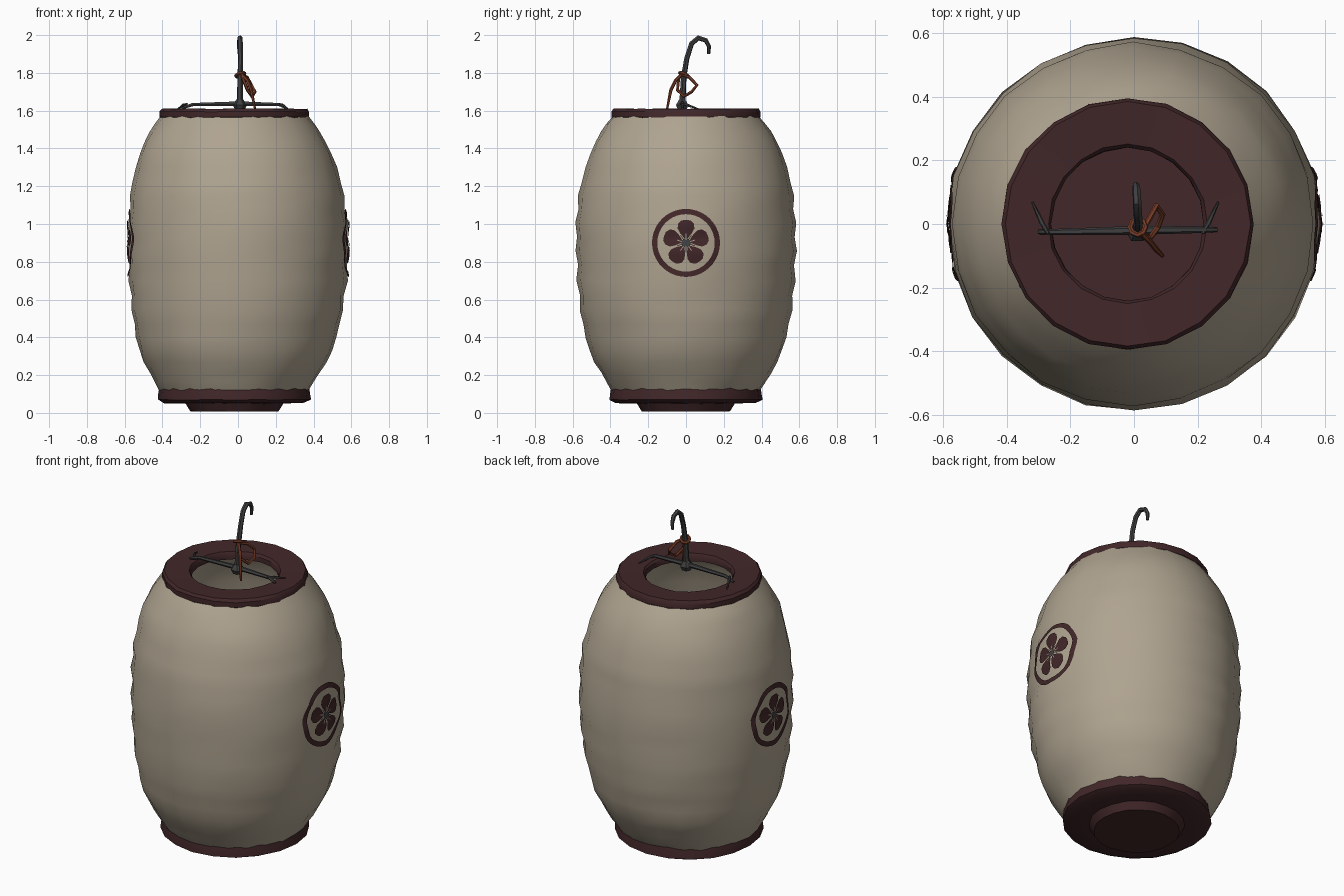
import bpy, bmesh, math, random
from math import sin, cos, pi, radians
from mathutils import Vector
from mathutils.bvhtree import BVHTree

random.seed(4)
cube = bpy.data.objects.get("Cube")
if cube:
    bpy.data.objects.remove(cube, do_unlink=True)


def material(name, rgb):
    m = bpy.data.materials.new(name)
    m.use_nodes = True
    m.diffuse_color = (*rgb, 1)
    m.node_tree.nodes["Principled BSDF"].inputs["Base Color"].default_value = (*rgb, 1)
    return m


PAPER = material("aged paper", (0.43, 0.37, 0.28))
MAROON = material("dark maroon wood", (0.054, 0.020, 0.022))
IRON = material("dark iron", (0.05, 0.05, 0.052))
CORD = material("rust red cord", (0.19, 0.046, 0.02))


def finish(bm, name, mat, angle=40):
    mesh = bpy.data.meshes.new(name)
    bm.to_mesh(mesh)
    bm.free()
    ob = bpy.data.objects.new(name, mesh)
    bpy.context.collection.objects.link(ob)
    mesh.materials.append(mat)
    bpy.ops.object.select_all(action='DESELECT')
    ob.select_set(True)
    bpy.context.view_layer.objects.active = ob
    bpy.ops.object.shade_smooth_by_angle(angle=radians(angle))
    return ob


def lathe(profile, sides, wobble=0.0, closed=False):
    """Revolve (radius, z) points; the ends of the lantern lean slightly to -x."""
    bm = bmesh.new()
    rings = []
    for r, z in profile:
        shift = -0.02 * min(1, ((z - 0.86) / 0.7) ** 2)
        ring = []
        for i in range(sides):
            a = 2 * pi * i / sides
            rr = r + random.uniform(-wobble, wobble)
            ring.append(bm.verts.new((shift + rr * cos(a), rr * sin(a),
                                      z + random.uniform(-wobble, wobble))))
        rings.append(ring)
    pairs = list(zip(rings, rings[1:]))
    if closed:
        pairs.append((rings[-1], rings[0]))
    for lo, hi in pairs:
        for i in range(sides):
            j = (i + 1) % sides
            bm.faces.new((lo[i], lo[j], hi[j], hi[i]))
    if not closed:
        return bm, rings
    bmesh.ops.recalc_face_normals(bm, faces=bm.faces)
    return bm, rings


# Paper body: barrel outline with soft horizontal ribs
outline = [(0.395, 0.12), (0.45, 0.21), (0.512, 0.33), (0.545, 0.47), (0.566, 0.62),
           (0.578, 0.78), (0.580, 0.93), (0.572, 1.08), (0.552, 1.22), (0.508, 1.38),
           (0.45, 1.49), (0.39, 1.57)]
profile = []
for (r0, z0), (r1, z1) in zip(outline, outline[1:]):
    rib = 0.007 if 0.4 < z0 < 1.2 else 0.002
    profile += [(r0 - rib * 0.5, z0), ((r0 + r1) / 2 + rib, (z0 + z1) / 2)]
profile.append(outline[-1])
bm, _ = lathe(profile, 24, wobble=0.004)
tree = BVHTree.FromBMesh(bm)
finish(bm, "paper_body", PAPER, 60)

# Top rim with an open mouth
bm, _ = lathe([(0.385, 1.555), (0.396, 1.565), (0.396, 1.595), (0.385, 1.61),
               (0.25, 1.603), (0.24, 1.59), (0.24, 1.56)], 20, 0.002, True)
finish(bm, "top_rim", MAROON, 35)

# Bottom tray: rim, stepped foot and inner floor
bm, rings = lathe([(0.235, 0.008), (0.26, 0.05), (0.37, 0.052), (0.405, 0.07),
                   (0.402, 0.10), (0.396, 0.138), (0.375, 0.138), (0.37, 0.10)], 20, 0.002)
bm.faces.new(rings[0])
bm.faces.new(rings[-1])
bmesh.ops.recalc_face_normals(bm, faces=bm.faces)
finish(bm, "bottom_tray", MAROON, 35)


def tube(name, pts, radii, mat, cyclic=False, smooth=False):
    """Sweep a low-poly round section along points."""
    cu = bpy.data.curves.new(name, 'CURVE')
    cu.dimensions = '3D'
    cu.bevel_depth = 1.0
    cu.bevel_resolution = 1
    cu.use_fill_caps = True
    cu.resolution_u = 3
    sp = cu.splines.new('NURBS' if smooth else 'POLY')
    sp.points.add(len(pts) - 1)
    for p, co, r in zip(sp.points, pts, radii):
        p.co = (*co, 1)
        p.radius = r
    sp.use_cyclic_u = cyclic
    if smooth:
        sp.use_endpoint_u = True
        sp.order_u = 3
    ob = bpy.data.objects.new(name, cu)
    bpy.context.collection.objects.link(ob)
    bpy.ops.object.select_all(action='DESELECT')
    ob.select_set(True)
    bpy.context.view_layer.objects.active = ob
    cu.materials.append(mat)
    bpy.ops.object.convert(target='MESH')
    bpy.ops.object.shade_smooth_by_angle(angle=radians(50))


# Iron hanger: cross bar, forked ends, hub and hook
tube("cross_bar", [(-0.30, -0.025, 1.612), (-0.24, -0.025, 1.632), (0.01, -0.02, 1.637),
                   (0.22, -0.018, 1.632), (0.26, -0.018, 1.612)],
     [0.007, 0.010, 0.014, 0.010, 0.007], IRON)
for name, x, s in (("left_fork", 0.215, 1), ("right_fork", -0.27, -1)):
    tube(name, [(x, -0.03, 1.635), (x + 0.02 * s, 0.005, 1.63), (x + 0.05 * s, 0.07, 1.608)],
         [0.006, 0.008, 0.003], IRON)
tube("hub", [(0.01, -0.02, 1.605), (0.01, -0.02, 1.63), (0.01, -0.02, 1.66)],
     [0.026, 0.038, 0.018], IRON)
tube("hook", [(0.01, -0.02, 1.63), (0.012, -0.012, 1.78), (0.014, 0.005, 1.88),
              (0.012, 0.03, 1.955), (0.01, 0.065, 1.985), (0.008, 0.105, 1.972),
              (0.006, 0.122, 1.94), (0.004, 0.12, 1.90)],
     [0.017, 0.015, 0.014, 0.014, 0.014, 0.013, 0.011, 0.008], IRON)

# Cord tied round the hook: wrap, bow loop and tail
wrap = [(0.012 + 0.024 * cos(k * pi / 4), -0.01 + 0.024 * sin(k * pi / 4),
         1.79 + 0.012 * cos(k * pi / 4 + 1)) for k in range(8)]
tube("cord_wrap", wrap, [0.009] * 8, CORD, cyclic=True)
tube("cord_loop", [(0.02, -0.03, 1.79), (0.05, 0.02, 1.775), (0.07, 0.058, 1.735),
                   (0.09, 0.03, 1.70), (0.075, -0.01, 1.675), (0.05, -0.045, 1.71),
                   (0.03, -0.04, 1.76)],
     [0.009] * 7, CORD, cyclic=True)
tube("cord_tail", [(0.02, -0.025, 1.79), (0.05, -0.055, 1.76), (0.07, -0.08, 1.71),
                   (0.09, -0.10, 1.61)], [0.009, 0.009, 0.009, 0.006], CORD)


# Painted emblems: thin plates laid on the paper on both sides
def on_paper(side, u, v, lift):
    p = Vector((2 * side, u, 0.9 + v))
    hit = tree.ray_cast(p, Vector((-side, 0, 0)))[0]
    return hit + Vector((side * lift, 0, 0))


def strip(bm, loops, side, lift, cyclic=True):
    """Bridge consecutive 2D outlines after laying them on the paper."""
    rows = [[bm.verts.new(on_paper(side, u, v, lift)) for u, v in lp] for lp in loops]
    for a, b in zip(rows, rows[1:]):
        n = len(a)
        for i in range(n if cyclic else n - 1):
            j = (i + 1) % n
            bm.faces.new((a[i], a[j], b[j], b[i]))
    return rows


def circle(r, n):
    return [(r * cos(2 * pi * k / n), r * sin(2 * pi * k / n)) for k in range(n)]


def turned(points, a):
    return [(r * cos(a) - t * sin(a), r * sin(a) + t * cos(a)) for r, t in points]


def outward(bm, side):
    bm.normal_update()
    for f in bm.faces:
        if f.normal.x * side < 0:
            f.normal_flip()


half = [(0.022, 0.006), (0.05, 0.030), (0.075, 0.044), (0.10, 0.043), (0.119, 0.024)]
petal = half + [(0.122, 0)] + [(r, -t) for r, t in reversed(half)]
for label, side in (("left", 1), ("right", -1)):
    bm = bmesh.new()
    strip(bm, [circle(r, 40) for r in (0.152, 0.166, 0.180)], side, 0.007)
    for k in range(5):
        a = pi / 2 + 2 * pi * k / 5
        loops = [turned([(0.075 + (r - 0.075) * s, t * s) for r, t in petal], a)
                 for s in (0.05, 0.5, 1)]
        rows = strip(bm, loops, side, 0.007)
        bm.faces.new(rows[0])
    outward(bm, side)
    finish(bm, label + "_emblem", MAROON)

    # Stamens in paper colour and an iron grey centre
    bm = bmesh.new()
    for k in range(10):
        a = pi / 2 + 2 * pi * k / 10
        strip(bm, [turned([(r, -0.002), (r, 0.002)], a) for r in (0.015, 0.035, 0.05)],
              side, 0.009, cyclic=False)
    outward(bm, side)
    finish(bm, label + "_stamens", PAPER)
    bm = bmesh.new()
    rows = strip(bm, [circle(r, 10) for r in (0.008, 0.024)], side, 0.0095)
    bm.faces.new(rows[0])
    outward(bm, side)
    finish(bm, label + "_emblem_centre", IRON)
